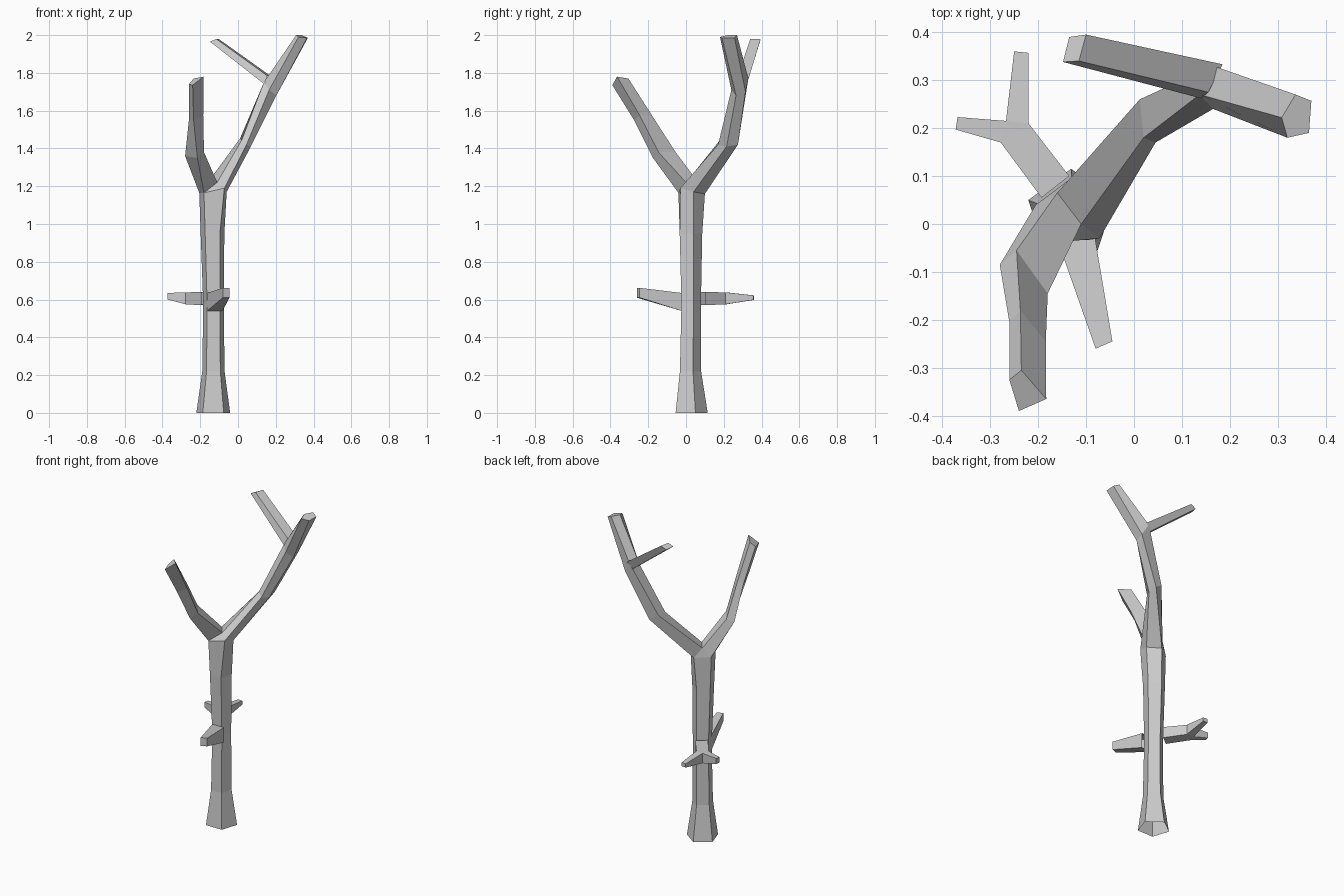
import bpy, bmesh
from math import cos, sin, radians
from mathutils import Vector

if "Cube" in bpy.data.objects:
    bpy.data.objects.remove(bpy.data.objects["Cube"])


def skin(bm, a, b):
    """Wall of quads between two matching loops."""
    for i in range(len(a)):
        j = (i + 1) % len(a)
        bm.faces.new((a[i], a[j], b[j], b[i]))


def loop(bm, pts):
    return [bm.verts.new(p) for p in pts]


def chain(bm, start, rings):
    """Extend a limb from a start loop through rings and cap its tip."""
    for pts in rings:
        nxt = loop(bm, pts)
        skin(bm, start, nxt)
        start = nxt
    bm.faces.new(start)


def slab(a, b, lo, hi):
    """Rectangular section over the plan edge a-b."""
    return [(*a, lo), (*b, lo), (*b, hi), (*a, hi)]


def finish(bm, name):
    bmesh.ops.recalc_face_normals(bm, faces=bm.faces)
    me = bpy.data.meshes.new(name)
    bm.to_mesh(me)
    bm.free()
    ob = bpy.data.objects.new(name, me)
    bpy.context.collection.objects.link(ob)
    return ob


# Five-sided trunk: (z, centre x, centre y, radius), open at the ground
bm = bmesh.new()
prev = None
for z, x, y, r in [(0, -.131, .021, .094), (.22, -.13, .018, .062),
                   (.58, -.13, .022, .057), (.95, -.135, .02, .066)]:
    ring = loop(bm, [(x + r * cos(radians(a)), y + r * sin(radians(a)), z)
                     for a in (-54, 18, 90, 162, 234)])
    if prev:
        skin(bm, prev, ring)
    prev = ring

# Top of trunk and ridge between the two limbs
top = loop(bm, [(-.072, -.03, 1.19), (-.06, .04, 1.17), (-.125, .1, 1.16),
                (-.205, .04, 1.165), (-.18, -.04, 1.165)])
skin(bm, prev, top)
fr, br, bk, lf, fl = top
ca, cb = loop(bm, [(-.16, .065, 1.22), (-.11, 0, 1.22)])
bm.faces.new((bk, lf, ca))
bm.faces.new((fl, fr, cb))

# Left limb, four-sided
chain(bm, [lf, ca, cb, fl], [
    [(-.28, -.085, 1.36), (-.245, -.055, 1.38), (-.18, -.145, 1.38), (-.215, -.175, 1.35)],
    [(-.26, -.205, 1.55), (-.237, -.18, 1.575), (-.184, -.245, 1.575), (-.235, -.275, 1.55)],
    [(-.26, -.325, 1.74), (-.235, -.305, 1.77), (-.183, -.365, 1.78), (-.24, -.39, 1.735)]])

# Right limb, five-sided
chain(bm, [fr, br, bk, ca, cb], [
    [(.045, .17, 1.42), (.068, .215, 1.41), (.065, .275, 1.42), (.012, .26, 1.455), (.02, .18, 1.445)],
    [(.165, .24, 1.71), (.203, .265, 1.68), (.205, .315, 1.7), (.165, .33, 1.77), (.137, .27, 1.75)],
    [(.32, .18, 1.99), (.365, .19, 1.985), (.37, .257, 1.985), (.337, .27, 2), (.308, .222, 2)]])
finish(bm, "trunk_and_limbs")

# Upper twig
bm = bmesh.new()
chain(bm, loop(bm, [(.14, .262, 1.74), (.15, .32, 1.735), (.185, .333, 1.775), (.155, .275, 1.785)]),
      [[(-.148, .338, 1.965), (-.135, .39, 1.96), (-.1, .395, 1.978), (-.115, .34, 1.98)]])
finish(bm, "upper_twig")

# Front stub
bm = bmesh.new()
chain(bm, loop(bm, slab((-.163, -.024), (-.082, -.024), .54, .635)),
      [slab((-.08, -.26), (-.045, -.245), .61, .662)])
finish(bm, "front_stub")

# Forked twig at the back left
bm = bmesh.new()
A, B, M = (-.278, .17), (-.22, .21), (-.267, .215)
root = loop(bm, slab((-.193, .055), (-.135, .1), .57, .64))
a0, a1, b0, b1, m0, m1 = loop(bm, [(*p, z) for p in (A, B, M) for z in (.575, .638)])
skin(bm, root, [a0, b0, b1, a1])
bm.faces.new((a0, b0, m0))
bm.faces.new((a1, m1, b1))
chain(bm, [m0, b0, b1, m1], [slab((-.25, .36), (-.22, .357), .598, .622)])
chain(bm, [a0, m0, m1, a1], [slab((-.372, .197), (-.368, .223), .6, .635)])
finish(bm, "forked_twig")
